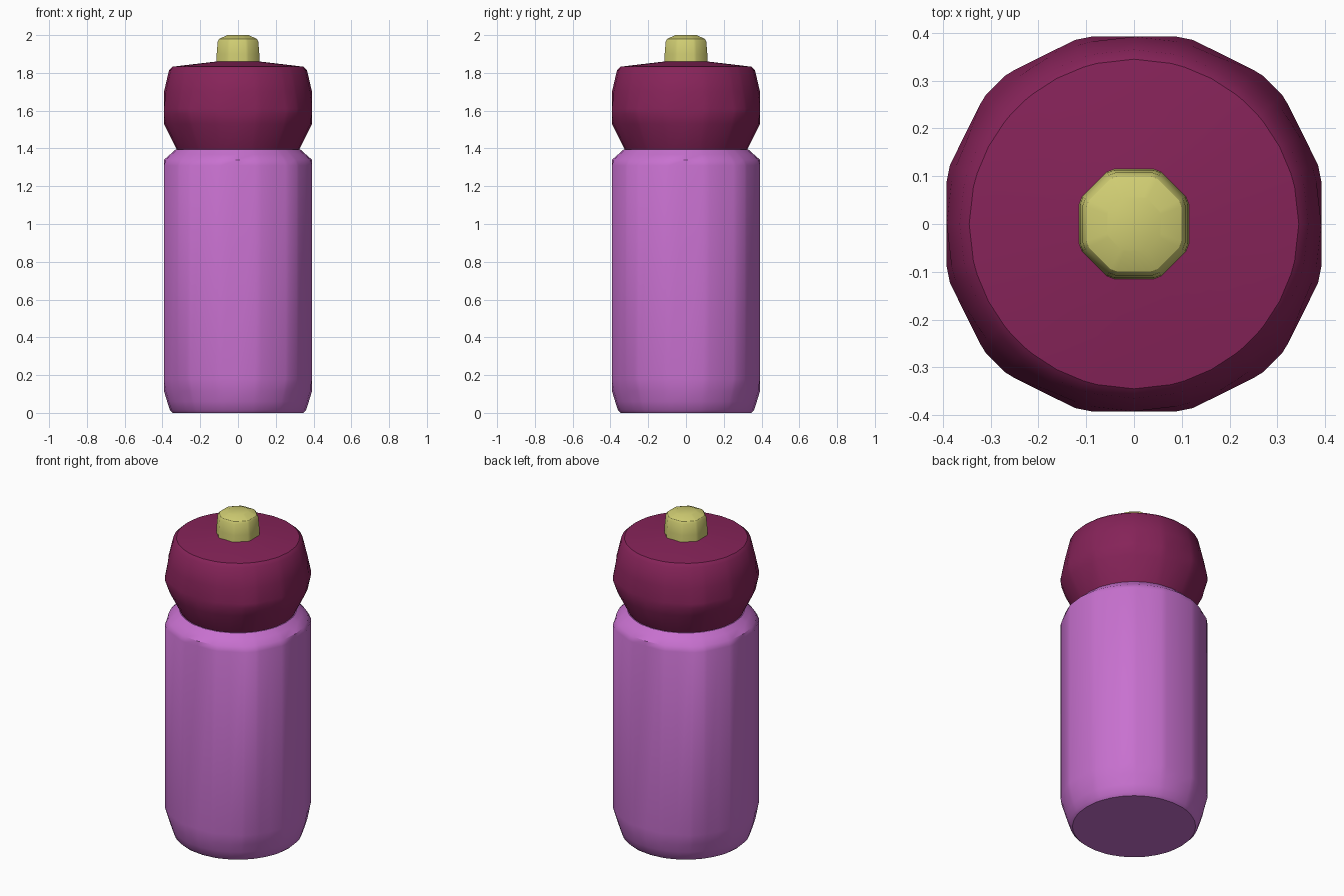
import bpy, bmesh, math
from mathutils import Vector

cube = bpy.data.objects.get("Cube")
if cube:
    bpy.data.objects.remove(cube, do_unlink=True)


def material(name, colour):
    mat = bpy.data.materials.new(name)
    mat.use_nodes = True
    mat.diffuse_color = (*colour, 1)
    mat.node_tree.nodes["Principled BSDF"].inputs["Base Color"].default_value = (*colour, 1)
    return mat


def outline(quadrant, soften=0.09):
    """Repeat one quadrant of corners four times, trim each corner, halve long edges."""
    corners = []
    for turn in range(4):
        for x, y in quadrant:
            for _ in range(turn):
                x, y = -y, x
            corners.append(Vector((x, y)))
    points = []
    for i, a in enumerate(corners):
        b = corners[(i + 1) % len(corners)]
        points.append(a.lerp(b, soften))
        if (b - a).length > 0.12:
            points.append(a.lerp(b, 0.5))
        points.append(a.lerp(b, 1 - soften))
    return points


def stack(name, rings, mat, sharp):
    """Skin a list of 3D rings, from the bottom up, and cap both ends."""
    bm = bmesh.new()
    loops = [[bm.verts.new(p) for p in ring] for ring in rings]
    count = len(loops[0])
    for low, high in zip(loops, loops[1:]):
        for i in range(count):
            j = (i + 1) % count
            bm.faces.new((low[i], low[j], high[j], high[i]))
    bm.faces.new(loops[0][::-1])
    bm.faces.new(loops[-1])
    mesh = bpy.data.meshes.new(name)
    bm.to_mesh(mesh)
    bm.free()
    mesh.materials.append(mat)
    obj = bpy.data.objects.new(name, mesh)
    bpy.context.collection.objects.link(obj)
    bpy.ops.object.select_all(action="DESELECT")
    obj.select_set(True)
    bpy.context.view_layer.objects.active = obj
    bpy.ops.object.shade_smooth_by_angle(angle=math.radians(sharp))
    return obj


def turned(points, profile):
    """Faceted outline limited to a round profile radius at each height."""
    return [[(*(p * min(1, r / p.length)), z) for p in points] for r, z in profile]


def scaled(points, profile):
    return [[(*(p * s), z) for p in points] for s, z in profile]


purple = material("bottle purple", (0.58, 0.165, 0.63))
maroon = material("lid maroon", (0.24, 0.017, 0.10))
yellow = material("spout yellow", (0.63, 0.61, 0.17))

wall = outline([(0.392, 0.11), (0.315, 0.265), (0.265, 0.315), (0.11, 0.392)])
knob = outline([(0.113, 0.05), (0.05, 0.113)])

# Bottle body with rounded foot and shoulder
stack("bottle_body", turned(wall, [
    (0.345, 0.0), (0.36, 0.015), (0.375, 0.06), (0.392, 0.115), (0.42, 0.18),
    (0.42, 1.31), (0.392, 1.34), (0.36, 1.368), (0.33, 1.395)]), purple, 35)

# Lid flaring out of the neck, with a shallow cone on top
stack("lid", turned(wall, [
    (0.325, 1.395), (0.392, 1.53), (0.42, 1.585), (0.42, 1.61), (0.392, 1.70),
    (0.365, 1.815), (0.345, 1.833), (0.1, 1.862)]), maroon, 35)

# Drinking spout with a domed tip
stack("spout", scaled(knob, [
    (1.02, 1.845), (1.0, 1.90), (0.95, 1.967), (0.88, 1.98), (0.5, 2.0)]), yellow, 30)
